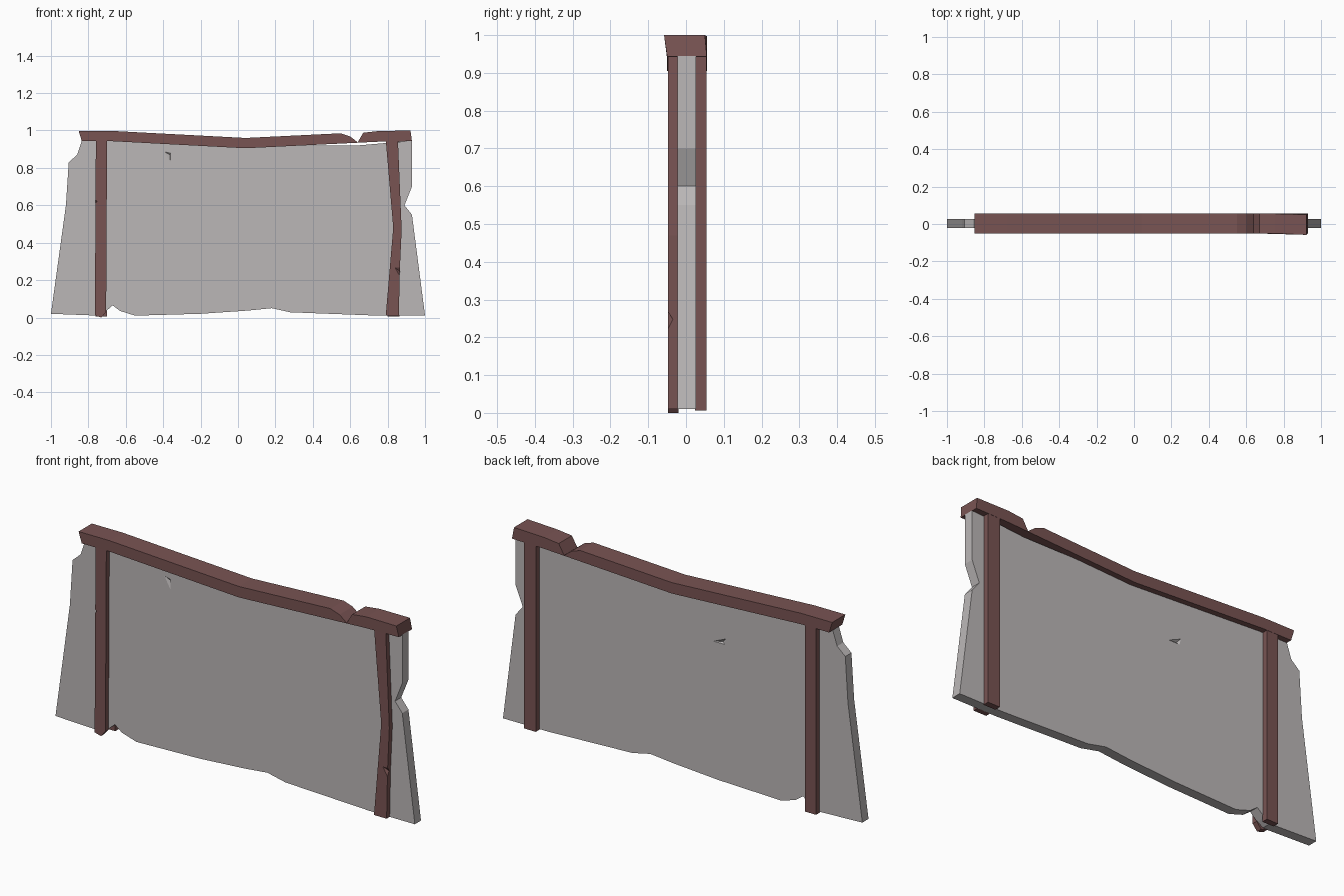
import bpy
import bmesh

cube = bpy.data.objects.get("Cube")
if cube:
    bpy.data.objects.remove(cube, do_unlink=True)


def make_material(name, colour):
    mat = bpy.data.materials.new(name)
    mat.use_nodes = True
    mat.diffuse_color = colour
    mat.node_tree.nodes["Principled BSDF"].inputs["Base Color"].default_value = colour
    return mat


wood = make_material("brown wood", (0.19, 0.088, 0.086, 1))
plaster = make_material("grey plaster", (0.50, 0.475, 0.475, 1))


def add_object(name, bm, mat):
    bmesh.ops.recalc_face_normals(bm, faces=bm.faces)
    mesh = bpy.data.meshes.new(name)
    bm.to_mesh(mesh)
    bm.free()
    mesh.materials.append(mat)
    obj = bpy.data.objects.new(name, mesh)
    bpy.context.collection.objects.link(obj)
    return obj


def slab(name, profile, front, back, mat):
    """Extrude an x-z outline from the front depth to the back depth."""
    bm = bmesh.new()
    face = bm.faces.new([bm.verts.new((x, front, z)) for x, z in profile])
    moved = bmesh.ops.extrude_face_region(bm, geom=[face])["geom"]
    for v in moved:
        if isinstance(v, bmesh.types.BMVert):
            v.co.y = back
    return add_object(name, bm, mat)


def chip(obj, corners):
    """Cut a small convex chunk out of a part."""
    bm = bmesh.new()
    for c in corners:
        bm.verts.new(c)
    bmesh.ops.convex_hull(bm, input=bm.verts)
    cutter = add_object("chip_cutter", bm, obj.data.materials[0])
    cutter.hide_render = True
    mod = obj.modifiers.new("chip", "BOOLEAN")
    mod.operation = "DIFFERENCE"
    mod.solver = "EXACT"
    mod.object = cutter
    bpy.context.view_layer.update()
    graph = bpy.context.evaluated_depsgraph_get()
    result = bpy.data.meshes.new_from_object(obj.evaluated_get(graph))
    obj.modifiers.clear()
    obj.data = result
    bpy.data.objects.remove(cutter, do_unlink=True)


# Worn plaster panel with broken edges
panel = slab("wall_panel", [
    (-1, .02), (-.74, .01), (-.71, .03), (-.67, .065), (-.63, .035), (-.55, .01),
    (-.2, .02), (.05, .037), (.18, .05), (.28, .028), (.75, .01), (1, .01),
    (.93, .55), (.89, .6), (.93, .7), (.93, .945), (.64, .92), (.04, .92),
    (-.68, .945), (-.835, .945), (-.86, .87), (-.905, .83), (-.92, .6),
], -.0225, .0265, plaster)
# Front and back gouges in the panel
chip(panel, [(-.40, -.024, .89), (-.36, -.024, .88), (-.36, -.024, .82), (-.365, -.015, .87)])
chip(panel, [(-.165, .028, .71), (-.245, .028, .745), (-.235, .028, .71), (-.22, .018, .72)])

# Sagging top beam with a split and a flared end
beam = slab("top_beam", [
    (-.852, .998), (-.68, .998), (.04, .96), (.55, .985), (.6, .968), (.64, .937),
    (.67, .988), (.75, .997), (.922, 1), (.93, .943), (.75, .94), (.04, .905),
    (-.68, .943), (-.835, .943),
], -.05, .055, wood)
for v in beam.data.vertices:
    if v.co.x > .9 and v.co.z > .97:
        v.co.y = -.058 if v.co.y < 0 else .05

# Front posts: one nearly straight, one bowed
post = slab("front_right_post", [
    (-.765, .01), (-.73, 0), (-.705, .03), (-.70, .95), (-.76, .95),
], -.047, -.02, wood)
chip(post, [(-.77, -.05, .64), (-.77, -.05, .60), (-.75, -.05, .62), (-.77, -.03, .62)])
bowed = slab("front_left_post", [
    (.79, .01), (.86, .01), (.865, .25), (.875, .47), (.855, .95), (.79, .95), (.83, .48),
], -.047, -.02, wood)
chip(bowed, [(.835, -.049, .27), (.875, -.049, .20), (.87, -.049, .27), (.875, -.03, .24)])

# Straight back posts
for name, left, right in (("back_right_post", -.762, -.70), ("back_left_post", .798, .864)):
    slab(name, [(left, .006), (right, .006), (right, .95), (left, .95)], .024, .054, wood)
